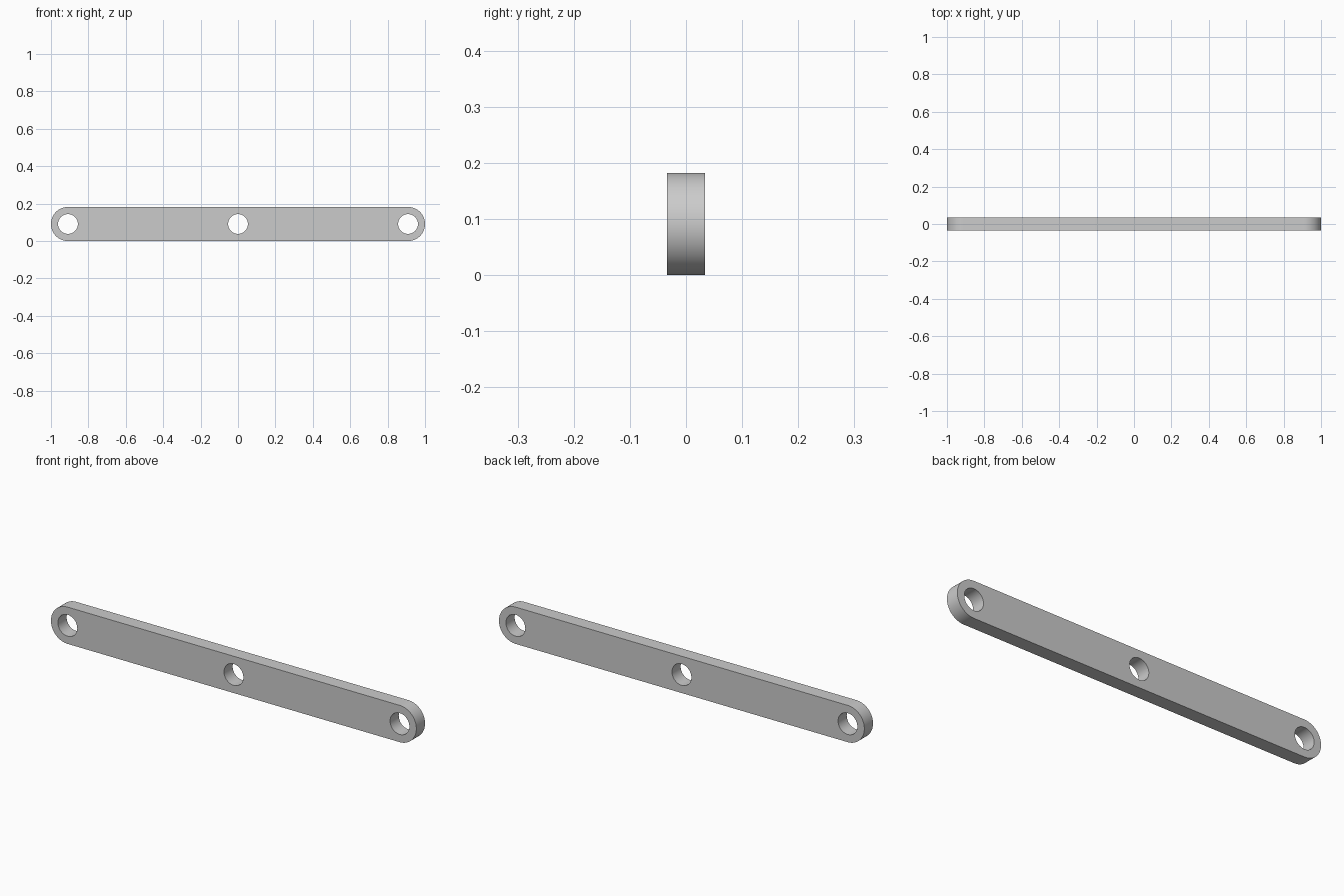
import bpy, bmesh, math

if "Cube" in bpy.data.objects:
    bpy.data.objects.remove(bpy.data.objects["Cube"])

R, HALF_T, HOLE_R = 0.091, 0.034, 0.053
END_X = 1 - R


def arc(cx, r, start, sweep, n):
    return [(cx + r * math.cos(start + sweep * i / n),
             R + r * math.sin(start + sweep * i / n)) for i in range(n + 1)]


def prism(name, profile, half):
    """Extrude an x/z outline along y."""
    bm = bmesh.new()
    face = bm.faces.new([bm.verts.new((x, -half, z)) for x, z in profile])
    ext = bmesh.ops.extrude_face_region(bm, geom=[face])
    verts = [v for v in ext["geom"] if isinstance(v, bmesh.types.BMVert)]
    bmesh.ops.translate(bm, verts=verts, vec=(0, 2 * half, 0))
    bmesh.ops.recalc_face_normals(bm, faces=bm.faces)
    mesh = bpy.data.meshes.new(name)
    bm.to_mesh(mesh)
    bm.free()
    obj = bpy.data.objects.new(name, mesh)
    bpy.context.collection.objects.link(obj)
    return obj


# Bar with rounded ends
outline = (arc(END_X, R, -math.pi / 2, math.pi, 32)
           + arc(-END_X, R, math.pi / 2, math.pi, 32))
bar = prism("link_bar", outline, HALF_T)

# Three round pin holes
bpy.context.view_layer.objects.active = bar
bar.select_set(True)
for x in (-END_X, 0, END_X):
    cutter = prism("hole_cutter", arc(x, HOLE_R, 0, 2 * math.pi, 48)[:-1], 0.1)
    cutter.hide_render = True
    mod = bar.modifiers.new("hole", "BOOLEAN")
    mod.operation, mod.solver, mod.object = "DIFFERENCE", "EXACT", cutter
    bpy.ops.object.modifier_apply(modifier=mod.name)
    bpy.data.objects.remove(cutter)

bpy.ops.object.shade_smooth_by_angle(angle=math.radians(30))
